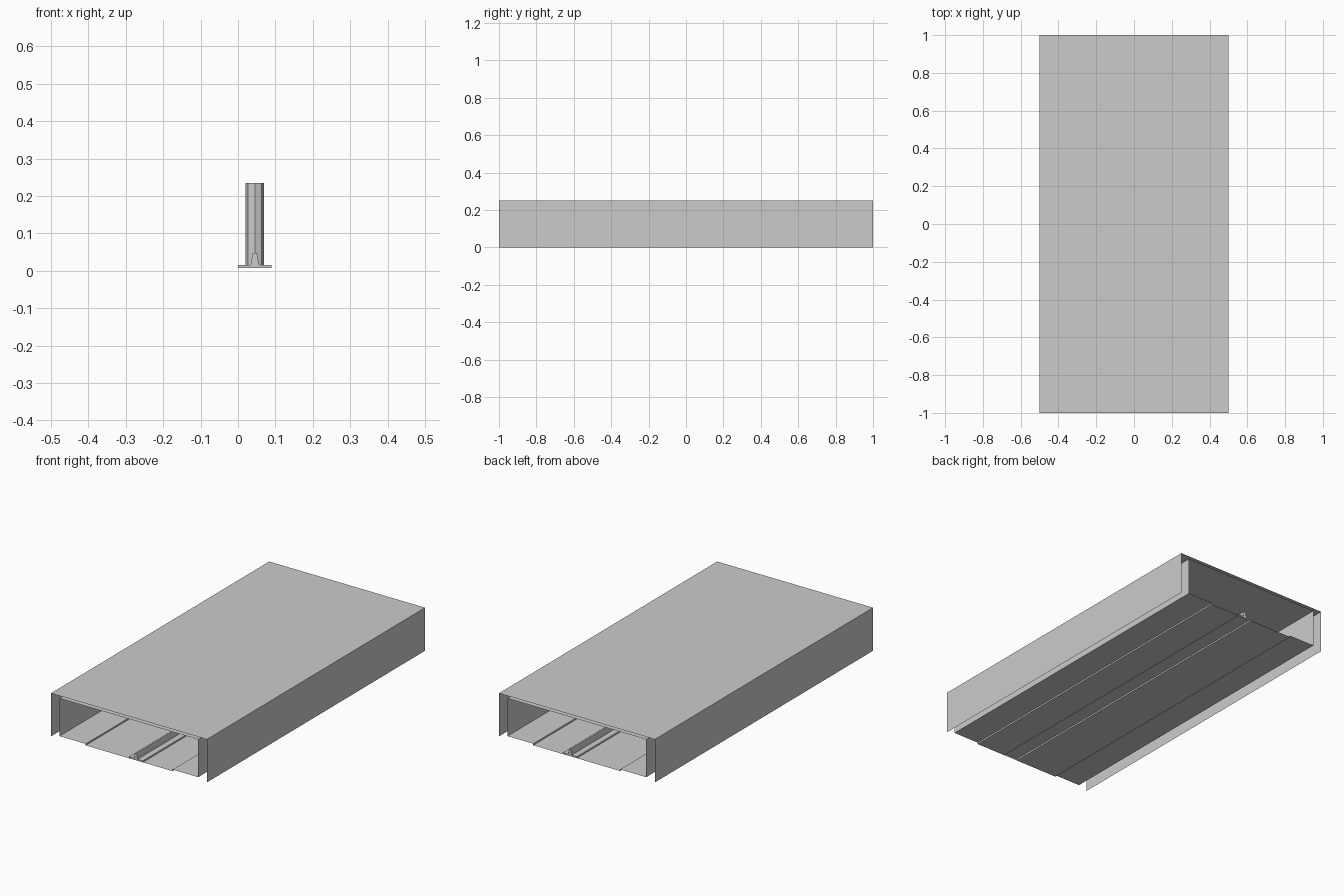
import bpy, bmesh, math

if "Cube" in bpy.data.objects:
    bpy.data.objects.remove(bpy.data.objects["Cube"])

Y0, Y1 = -1.0, 1.0
LOW, HIGH, CEIL = 0.007, 0.016, 0.235
AISLE_X = 0.045


def extrude_profile(name, pts, closed=False, caps=False):
    """Sweep an (x, z) profile along the length of the model as thin sheets."""
    bm = bmesh.new()
    front = [bm.verts.new((x, Y0, z)) for x, z in pts]
    back = [bm.verts.new((x, Y1, z)) for x, z in pts]
    n = len(pts)
    for i in range(n if closed else n - 1):
        j = (i + 1) % n
        bm.faces.new((front[i], front[j], back[j], back[i]))
    if caps:
        bm.faces.new(front)
        bm.faces.new(back)
    bmesh.ops.recalc_face_normals(bm, faces=bm.faces)
    me = bpy.data.meshes.new(name)
    bm.to_mesh(me)
    bm.free()
    ob = bpy.data.objects.new(name, me)
    bpy.context.collection.objects.link(ob)
    return ob


# Outer cover: roof and two side walls, open at the ends and underneath
extrude_profile("outer_cover", [(-0.5, 0), (-0.5, 0.25), (0.5, 0.25), (0.5, 0)])

# Inner tunnel: ceiling, walls and stepped floor in one closed loop
extrude_profile("inner_tunnel", [
    (-0.445, CEIL), (-0.445, HIGH), (-0.277, HIGH), (-0.277, LOW),
    (0.0, LOW), (0.0, HIGH), (0.09, HIGH), (0.09, LOW),
    (0.28, LOW), (0.28, HIGH), (0.445, HIGH), (0.445, CEIL)], closed=True)

# Small plates closing the ends of the raised centre strip
for label, y in (("front", Y0), ("back", Y1)):
    me = bpy.data.meshes.new("strip_end_" + label)
    me.from_pydata([(0, y, LOW), (0.09, y, LOW), (0.09, y, HIGH), (0, y, HIGH)],
                   [], [(0, 1, 2, 3)])
    bpy.context.collection.objects.link(bpy.data.objects.new(me.name, me))

# Tapered barrier on the centre strip
extrude_profile("barrier", [
    (AISLE_X - 0.011, HIGH), (AISLE_X - 0.008, 0.035), (AISLE_X - 0.005, 0.048),
    (AISLE_X + 0.005, 0.048), (AISLE_X + 0.008, 0.035), (AISLE_X + 0.011, HIGH)],
    closed=True, caps=True)

# Eight-sided support column between strip and ceiling
bpy.ops.mesh.primitive_cylinder_add(
    vertices=8, radius=0.025, depth=CEIL - HIGH,
    location=(AISLE_X, 0, (CEIL + HIGH) / 2))
bpy.context.object.name = "column"
